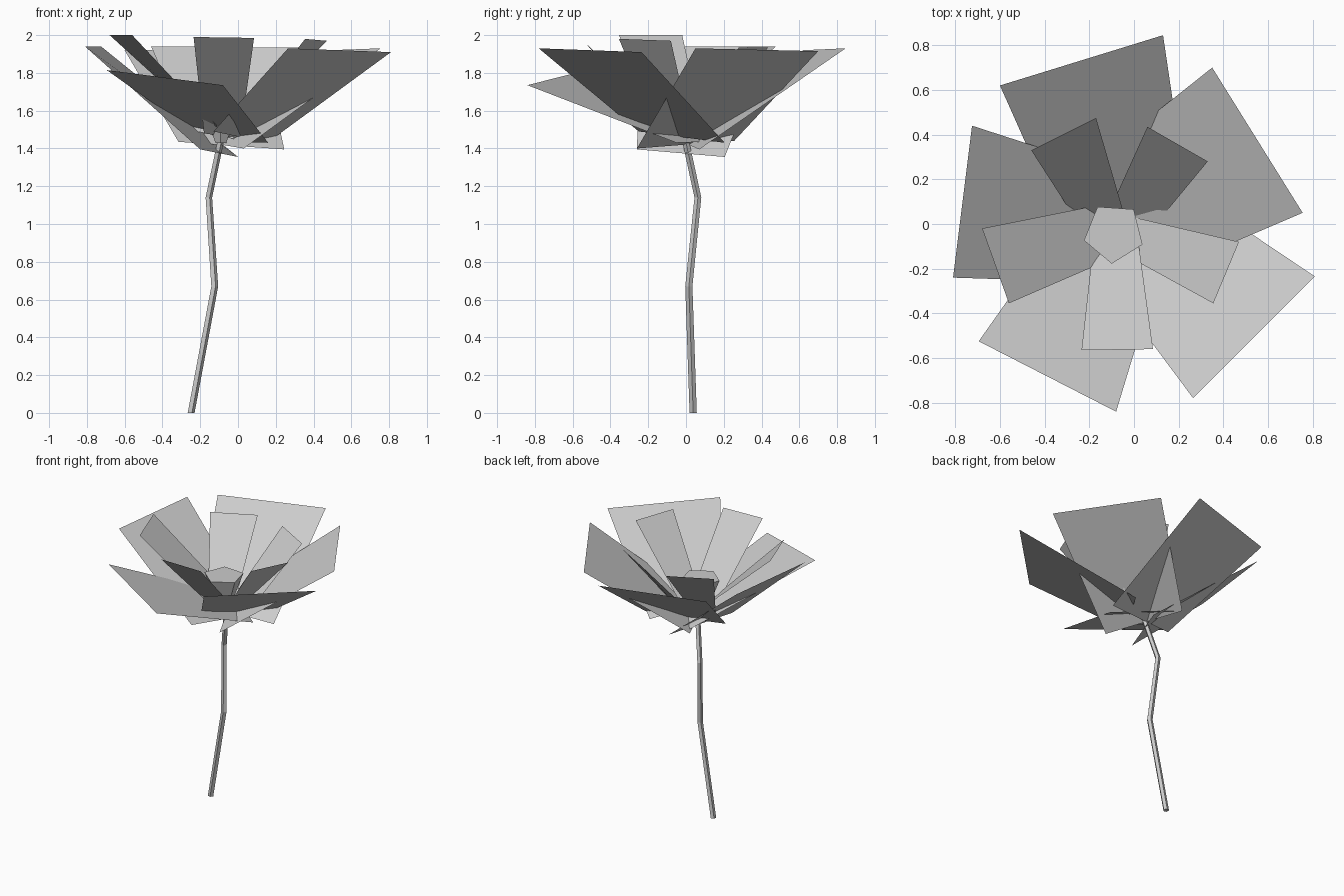
import bpy
import bmesh
import math
from mathutils import Vector

cube = bpy.data.objects.get("Cube")
if cube:
    bpy.data.objects.remove(cube)

grey = bpy.data.materials.new("light_grey")
grey.use_nodes = True
COLOUR = (0.6, 0.6, 0.6, 1)
grey.diffuse_color = COLOUR
grey.node_tree.nodes["Principled BSDF"].inputs["Base Color"].default_value = COLOUR


def finish(name, bm):
    mesh = bpy.data.meshes.new(name)
    bm.to_mesh(mesh)
    bm.free()
    mesh.materials.append(grey)
    obj = bpy.data.objects.new(name, mesh)
    bpy.context.collection.objects.link(obj)
    return obj


def petal(name, *corners):
    """Flat four-cornered petal: two tip corners, then two base corners."""
    bm = bmesh.new()
    face = bm.faces.new([bm.verts.new(c) for c in corners])
    face.normal_update()
    if face.normal.z < 0:
        face.normal_flip()
    finish(name, bm)


def ring(bm, centre, radius, sides, turn=0):
    return [bm.verts.new(Vector(centre) + radius * Vector((math.cos(a), math.sin(a), 0)))
            for a in (turn + math.tau * i / sides for i in range(sides))]


def tube(name, path, radii, sides, turn=0):
    """Lofted rings closed at both ends."""
    bm = bmesh.new()
    rings = [ring(bm, p, r, sides, turn) for p, r in zip(path, radii)]
    for low, high in zip(rings, rings[1:]):
        for i in range(sides):
            j = (i + 1) % sides
            bm.faces.new((low[i], low[j], high[j], high[i]))
    bm.faces.new(rings[0][::-1])
    bm.faces.new(rings[-1])
    finish(name, bm)


# Outer petals, overlapping at the base
petal("outer_petal_back", (-.60, .62, 1.92), (.13, .845, 1.93), (.245, .07, 1.395), (-.315, -.02, 1.435))
petal("outer_petal_back_left", (.755, .05, 1.93), (.35, .70, 1.915), (-.21, .255, 1.44), (.03, -.26, 1.40))
petal("outer_petal_front_left", (.81, -.235, 1.91), (.265, -.78, 1.93), (-.13, -.25, 1.49), (.155, .205, 1.43))
petal("outer_petal_front_right", (-.08, -.84, 1.735), (-.695, -.525, 1.815), (-.17, .22, 1.44), (.16, -.05, 1.43))
petal("outer_petal_right", (-.81, -.24, 1.94), (-.725, .44, 1.94), (0, .205, 1.355), (-.20, -.26, 1.395))

# Inner petals
petal("inner_petal_right", (-.68, -.02, 2), (-.56, -.355, 2), (-.11, -.16, 1.52), (-.13, .09, 1.50))
petal("inner_petal_front", (-.235, -.565, 1.99), (.085, -.56, 1.985), (.01, -.01, 1.45), (-.18, -.07, 1.48))
petal("inner_petal_left", (.47, -.08, 1.97), (.355, -.355, 1.98), (-.01, -.155, 1.5), (0, .03, 1.48))
petal("inner_petal_back_left", (.06, .435, 1.935), (.33, .28, 1.935), (.107, .01, 1.5), (-.11, .06, 1.47))
petal("inner_petal_back_right", (-.46, .33, 1.94), (-.17, .475, 1.94), (-.02, -.04, 1.45), (-.27, .035, 1.5))

# Five-sided flower centre
tube("flower_centre", [(-.09, -.04, 1.43), (-.09, -.04, 1.71)], [.03, .138], 5, math.radians(-22))

# Bent stem
tube("stem", [(-.25, .038, 0), (-.125, .015, .67), (-.156, .063, 1.14), (-.095, 0, 1.43)],
     [.02, .02, .019, .019], 5)
